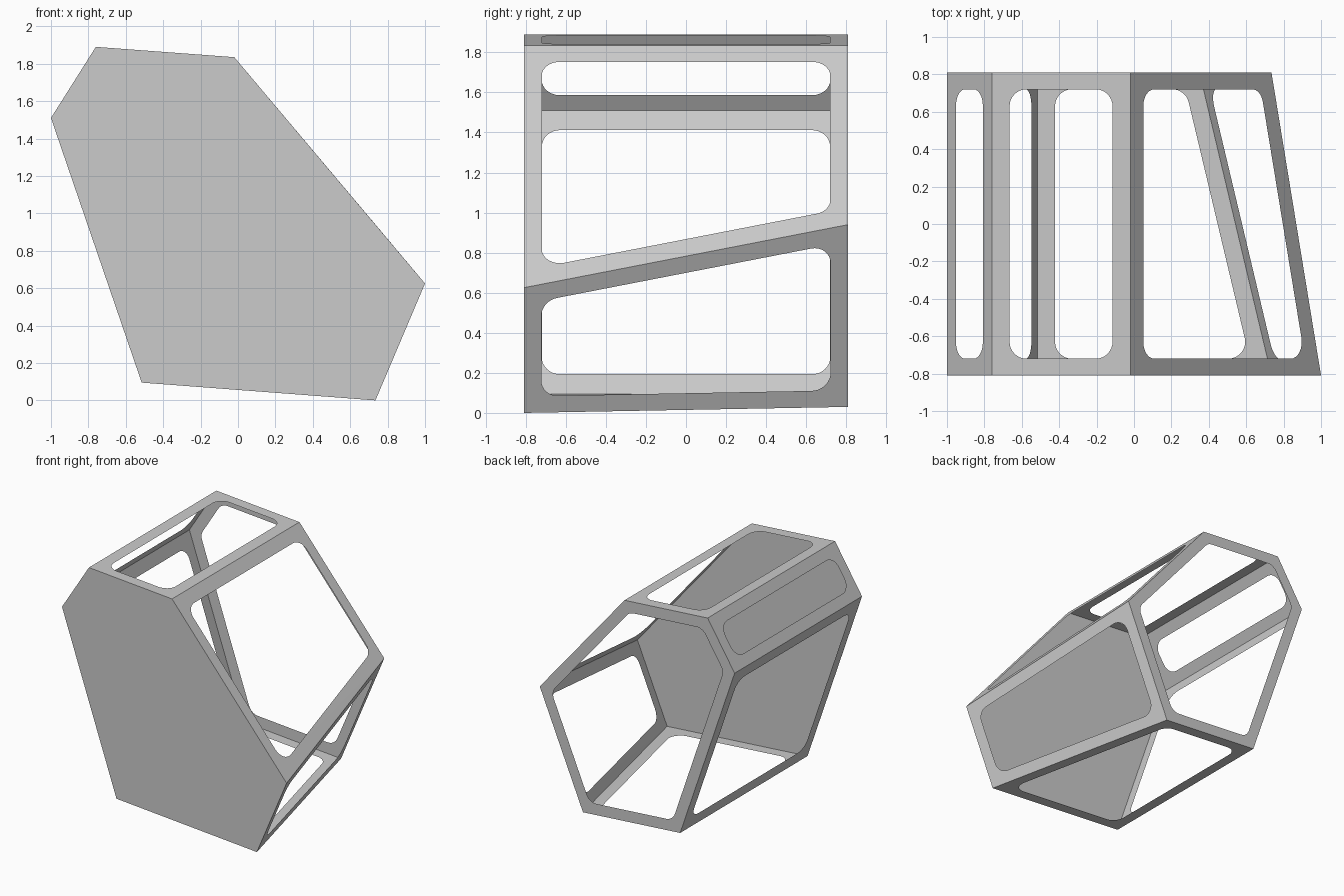
import bpy, bmesh, math
from mathutils import Vector
from mathutils.geometry import normal as poly_normal

cube = bpy.data.objects.get("Cube")
if cube:
    bpy.data.objects.remove(cube, do_unlink=True)

grey = bpy.data.materials.new("plain_grey")
grey.use_nodes = True
colour = (0.6, 0.6, 0.6, 1)
grey.diffuse_color = colour
grey.node_tree.nodes["Principled BSDF"].inputs["Base Color"].default_value = colour

HALF_DEPTH = 0.81
RADIUS = 0.09
END = 0.09
STEPS = 8
MIDDLE = Vector((0, 0, 0.95))

# Hexagon outlines (x, z); the back one is cut shorter on one corner
front_xz = [(-0.76, 1.89), (-0.02, 1.835), (1.0, 0.625),
            (0.735, 0.0), (-0.515, 0.095), (-1.0, 1.51)]
back_xz = list(front_xz)
back_xz[2], back_xz[3] = (0.735, 0.94), (0.35, 0.03)
front = [Vector((x, -HALF_DEPTH, z)) for x, z in front_xz]
back = [Vector((x, HALF_DEPTH, z)) for x, z in back_xz]


def rounded_window(pts, margins):
    """Inset a convex polygon by one margin per edge and round its corners."""
    count = len(pts)
    dirs = [(pts[(i + 1) % count] - pts[i]).normalized() for i in range(count)]
    loop = []
    for i in range(count):
        before, after = dirs[i - 1], dirs[i]
        corner = pts[i] + (after * margins[i - 1] - before * margins[i]) / before.cross(after).length
        half = before.angle(-after) / 2
        centre = corner + (after - before).normalized() * RADIUS / math.sin(half)
        tangent = RADIUS / math.tan(half)
        start = (corner - before * tangent - centre).normalized()
        stop = (corner + after * tangent - centre).normalized()
        loop += [centre + start.slerp(stop, k / STEPS) * RADIUS for k in range(STEPS + 1)]
    return loop


def add_panel(name, pts, margins=None):
    """Flat sheet facing outwards, with a rounded window if margins are given."""
    pts = list(pts)
    if poly_normal(pts).dot(sum(pts, Vector()) / len(pts) - MIDDLE) < 0:
        pts.reverse()
    outward = poly_normal(pts)
    bm = bmesh.new()
    if margins is None:
        bm.faces.new([bm.verts.new(p) for p in pts])
    else:
        for ring in (pts, rounded_window(pts, margins)):
            verts = [bm.verts.new(p) for p in ring]
            for i, v in enumerate(verts):
                bm.edges.new((verts[i - 1], v))
        bmesh.ops.triangle_fill(bm, edges=bm.edges[:], use_beauty=True, normal=outward)
    bm.normal_update()
    for f in bm.faces:
        if f.normal.dot(outward) < 0:
            f.normal_flip()
    mesh = bpy.data.meshes.new(name)
    bm.to_mesh(mesh)
    bm.free()
    mesh.materials.append(grey)
    bpy.context.collection.objects.link(bpy.data.objects.new(name, mesh))


# Solid front, open back frame
add_panel("front_panel", front)
add_panel("back_frame", back, [END] * len(back))

# Six side frames around the hexagon, each with its rail width
sides = [("top_frame", 0.095), ("upper_left_frame", 0.108), ("lower_left_frame", 0.09),
         ("bottom_frame", 0.093), ("lower_right_frame", 0.104), ("upper_right_frame", 0.09)]
for i, (name, rail) in enumerate(sides):
    j = (i + 1) % len(sides)
    add_panel(name, [front[i], front[j], back[j], back[i]], [END, rail, END, rail])
